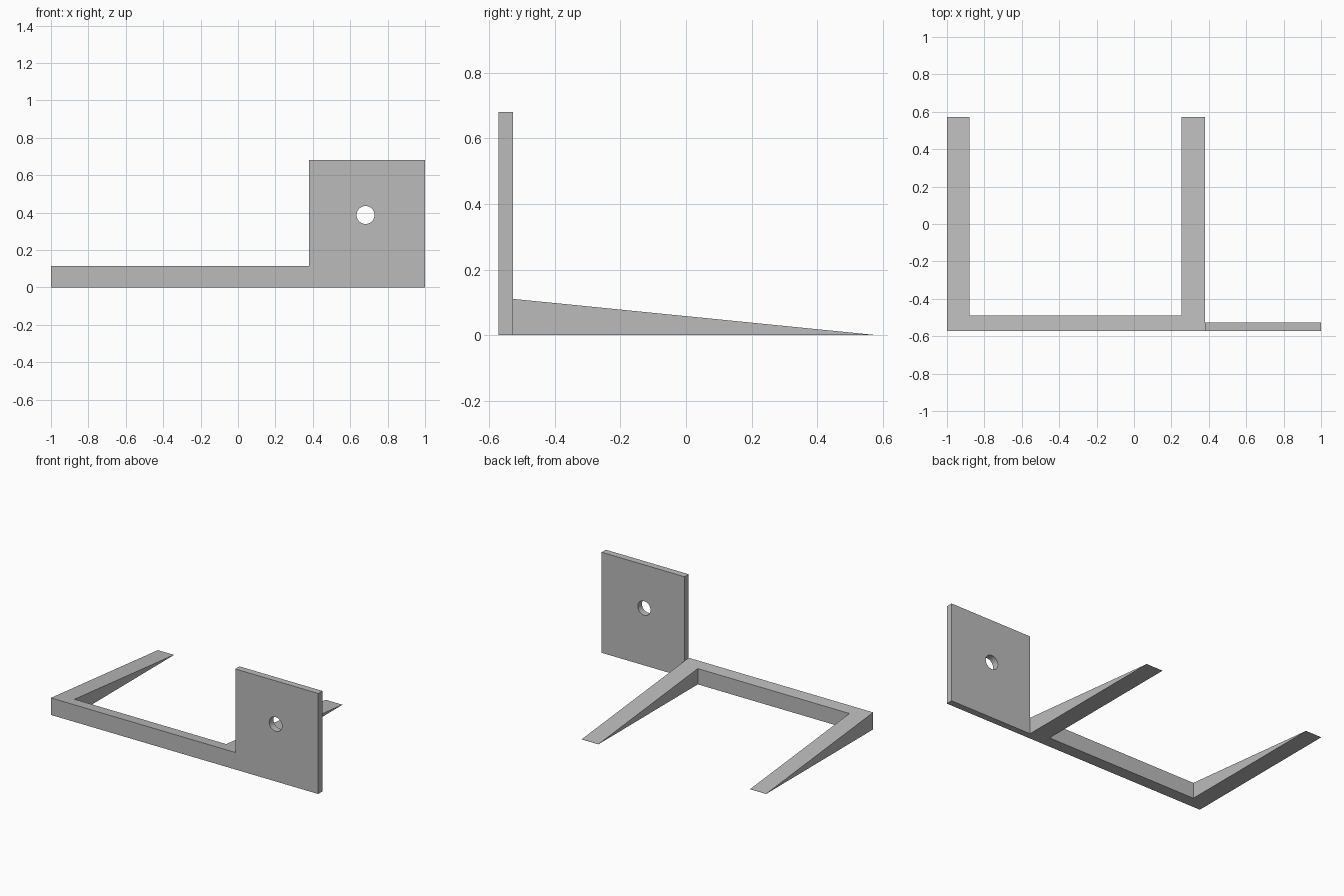
import bpy, bmesh, math
from mathutils import Matrix

cube = bpy.data.objects.get("Cube")
if cube:
    bpy.data.objects.remove(cube, do_unlink=True)

GREY = (0.5, 0.5, 0.5, 1)
grey = bpy.data.materials.new("plain grey")
grey.use_nodes = True
grey.diffuse_color = GREY
grey.node_tree.nodes["Principled BSDF"].inputs["Base Color"].default_value = GREY

FRONT, BACK = -0.572, 0.572
JOIN = 0.38            # where the fork meets the plate
BAR_HEIGHT, PLATE_HEIGHT = 0.115, 0.68


def add_object(name, bm):
    bmesh.ops.recalc_face_normals(bm, faces=bm.faces)
    mesh = bpy.data.meshes.new(name)
    bm.to_mesh(mesh)
    bm.free()
    mesh.materials.append(grey)
    obj = bpy.data.objects.new(name, mesh)
    bpy.context.collection.objects.link(obj)
    return obj


def prism(name, outline, top):
    """Extrude a floor outline up to the height top(y)."""
    bm = bmesh.new()
    low = [bm.verts.new((x, y, 0)) for x, y in outline]
    high = [bm.verts.new((x, y, top(y))) for x, y in outline]
    bm.faces.new(low)
    bm.faces.new(high)
    for i in range(len(low)):
        j = (i + 1) % len(low)
        bm.faces.new((low[i], low[j], high[j], high[i]))
    return add_object(name, bm)


# Fork: crossbar and two prongs sharing one sloping top, tapering to thin tips
inner_l, inner_r, bar_back = -0.88, 0.255, -0.49
fork_outline = [(-1, FRONT), (JOIN, FRONT), (JOIN, BACK), (inner_r, BACK),
                (inner_r, bar_back), (inner_l, bar_back), (inner_l, BACK), (-1, BACK)]
prism("fork", fork_outline,
      lambda y: 0.001 + (BAR_HEIGHT - 0.001) * (BACK - y) / (BACK - FRONT))

# Upright mounting plate
plate_back = -0.527
plate = prism("mounting_plate",
              [(JOIN, FRONT), (1, FRONT), (1, plate_back), (JOIN, plate_back)],
              lambda y: PLATE_HEIGHT)

# Round screw hole through the plate
bm = bmesh.new()
bmesh.ops.create_cone(bm, cap_ends=True, segments=32, radius1=0.048, radius2=0.048, depth=0.3,
                      matrix=Matrix.Translation((0.682, FRONT, 0.387))
                      @ Matrix.Rotation(math.pi / 2, 4, "X"))
cutter = add_object("hole_cutter", bm)
cutter.hide_render = True
cutter.hide_set(True)
hole = plate.modifiers.new("hole", "BOOLEAN")
hole.operation = "DIFFERENCE"
hole.solver = "EXACT"
hole.object = cutter
